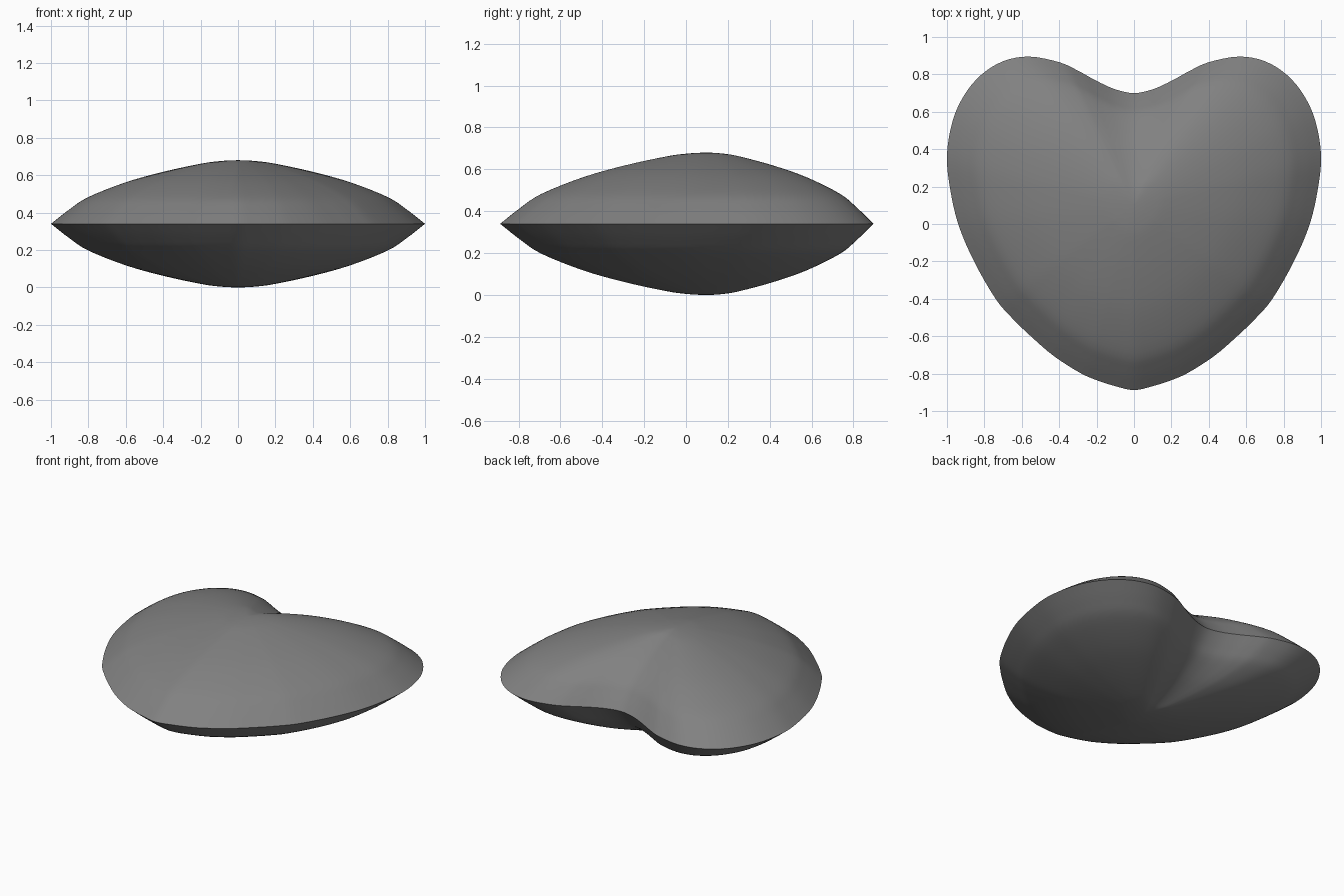
import bpy, bmesh, math
from mathutils import Vector

if "Cube" in bpy.data.objects:
    bpy.data.objects.remove(bpy.data.objects["Cube"])

CENTRE_Y = 0.10   # pole of the pillow shape
MID_Z = 0.34      # height of the sharp rim

# Right half of the heart outline, from notch to tip
HALF = [(0, .70), (.1, .72), (.2, .765), (.3, .82), (.4, .865), (.56, .895),
        (.7, .87), (.82, .795), (.91, .685), (.97, .55), (1.0, .37),
        (.985, .2), (.94, 0), (.855, -.2), (.74, -.4), (.65, -.505),
        (.555, -.597), (.43, -.705), (.29, -.795), (.2, -.835), (.1, -.867), (0, -.888)]

# Bulge: fraction of the way from the pole to the rim, height above the rim
BULGE = [(0, .34), (.1, .335), (.2, .321), (.4, .278), (.6, .222),
         (.8, .143), (.9, .078), (1, 0)]


def smooth_path(pts, before, after, steps):
    """Points on a Catmull-Rom curve through pts."""
    p = [Vector(q) for q in [before] + pts + [after]]
    out = []
    for i in range(1, len(p) - 2):
        a, b, c, d = p[i - 1:i + 3]
        for k in range(steps):
            t = k / steps
            out.append(0.5 * (2 * b + (c - a) * t + (2 * a - 5 * b + 4 * c - d) * t * t
                              + (3 * b - a - 3 * c + d) * t ** 3))
    return out + [p[-2]]


# Full outline by mirroring the half
half = smooth_path(HALF, (-.1, .72), (-.1, -.867), 4)
outline = half + [Vector((-p.x, p.y)) for p in reversed(half[1:-1])]
bulge = smooth_path(BULGE, (-.1, .335), (1.1, -.078), 4)

# Rings from the pole out to the shared rim, above and below
bm = bmesh.new()


def ring(s, z):
    return [bm.verts.new((p.x * s, CENTRE_Y + (p.y - CENTRE_Y) * s, z)) for p in outline]


n = len(outline)
rim = ring(1, MID_Z)
for side in (1, -1):
    pole = bm.verts.new((0, CENTRE_Y, MID_Z + side * bulge[0].y))
    rings = [ring(b.x, MID_Z + side * b.y) for b in bulge[1:-1]] + [rim]
    for i in range(n):
        j = (i + 1) % n
        bm.faces.new((pole, rings[0][i], rings[0][j]))
        for inner, outer in zip(rings, rings[1:]):
            bm.faces.new((inner[i], outer[i], outer[j], inner[j]))
bmesh.ops.recalc_face_normals(bm, faces=bm.faces)

mesh = bpy.data.meshes.new("heart")
bm.to_mesh(mesh)
bm.free()
heart = bpy.data.objects.new("heart", mesh)
bpy.context.collection.objects.link(heart)

# Single grey colour
grey = bpy.data.materials.new("dark grey")
grey.diffuse_color = (0.22, 0.22, 0.22, 1)
grey.use_nodes = True
grey.node_tree.nodes["Principled BSDF"].inputs["Base Color"].default_value = grey.diffuse_color
mesh.materials.append(grey)

# Smooth shading with a sharp rim
bpy.context.view_layer.objects.active = heart
heart.select_set(True)
bpy.ops.object.shade_smooth_by_angle(angle=math.radians(40))
